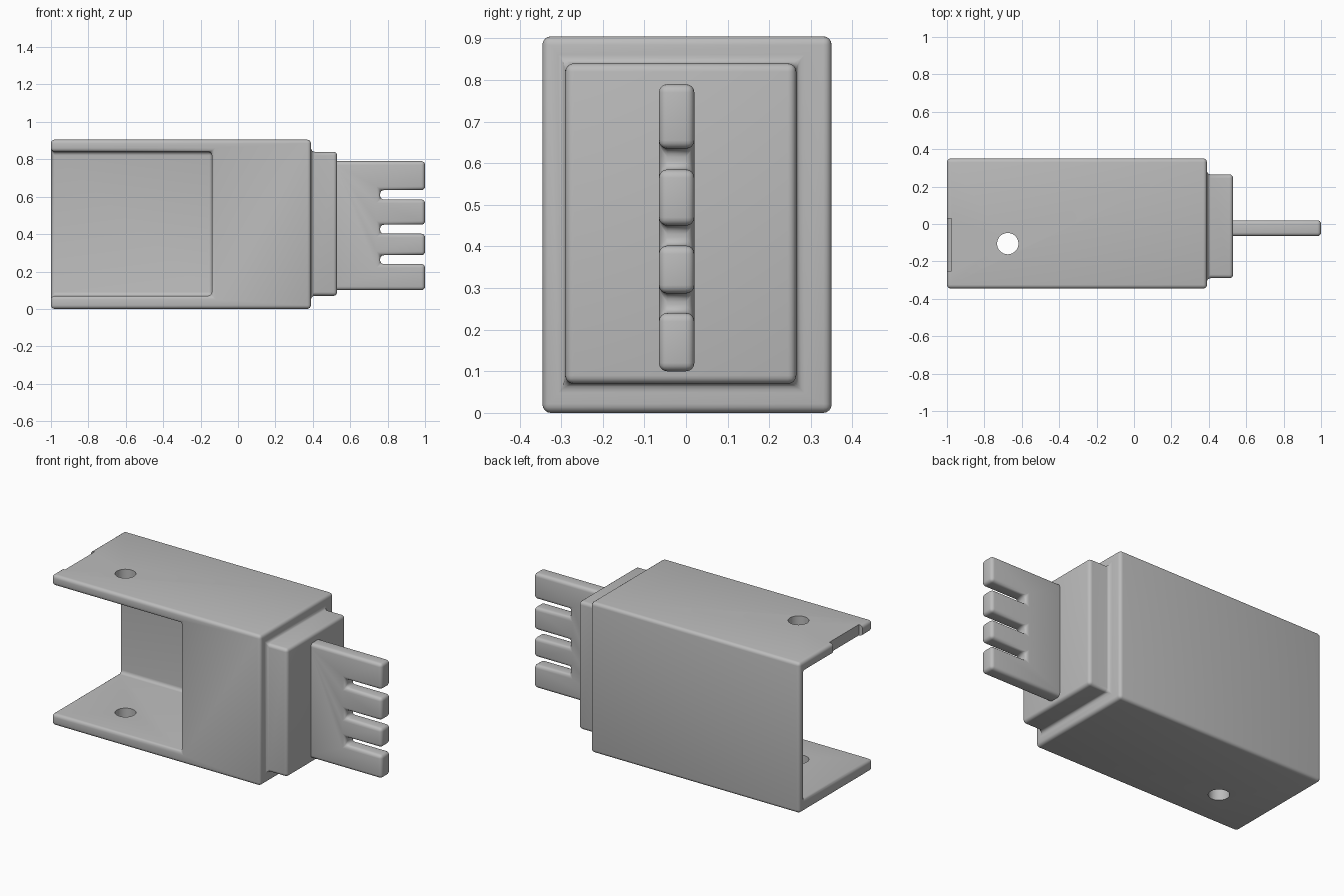
import bpy
import bmesh
import math

if "Cube" in bpy.data.objects:
    bpy.data.objects.remove(bpy.data.objects["Cube"], do_unlink=True)

grey = bpy.data.materials.new("plain grey")
grey.use_nodes = True
colour = (0.5, 0.5, 0.5, 1)
grey.diffuse_color = colour
grey.node_tree.nodes["Principled BSDF"].inputs["Base Color"].default_value = colour


def finish(name, bm):
    bmesh.ops.recalc_face_normals(bm, faces=bm.faces)
    mesh = bpy.data.meshes.new(name)
    bm.to_mesh(mesh)
    bm.free()
    mesh.materials.append(grey)
    obj = bpy.data.objects.new(name, mesh)
    bpy.context.collection.objects.link(obj)
    return obj


def box(name, x, y, z):
    bm = bmesh.new()
    bmesh.ops.create_cube(bm, size=1)
    for v in bm.verts:
        v.co = [r[0] if c < 0 else r[1] for c, r in zip(v.co, (x, y, z))]
    return finish(name, bm)


def apply(obj, mod):
    bpy.context.view_layer.objects.active = obj
    bpy.ops.object.modifier_apply(modifier=mod.name)


def combine(obj, other, operation):
    mod = obj.modifiers.new(operation, "BOOLEAN")
    mod.operation = operation
    mod.solver = "EXACT"
    mod.object = other
    apply(obj, mod)
    bpy.data.objects.remove(other, do_unlink=True)


def round_edges(obj, width):
    mod = obj.modifiers.new("rounding", "BEVEL")
    mod.width = width
    mod.segments = 4
    mod.limit_method = "ANGLE"
    mod.angle_limit = math.radians(40)
    apply(obj, mod)


def smooth(obj):
    bpy.ops.object.select_all(action="DESELECT")
    obj.select_set(True)
    bpy.context.view_layer.objects.active = obj
    bpy.ops.object.shade_smooth_by_angle(angle=math.radians(35))


# Housing block with stepped collar, and a pocket open to the front and end
housing = box("housing", (-1, 0.39), (-0.345, 0.35), (0, 0.905))
combine(housing, box("collar", (0.3, 0.53), (-0.29, 0.265), (0.07, 0.84)), "UNION")
combine(housing, box("pocket", (-1.2, -0.14), (-0.6, 0.3), (0.07, 0.84)), "DIFFERENCE")
round_edges(housing, 0.02)

# Screw hole through both plates, and a shallow notch in the upper plate's end
bm = bmesh.new()
bmesh.ops.create_cone(bm, cap_ends=True, segments=40, radius1=0.057, radius2=0.057, depth=3)
bmesh.ops.translate(bm, verts=bm.verts, vec=(-0.675, -0.105, 0))
combine(housing, finish("hole", bm), "DIFFERENCE")
combine(housing, box("notch", (-1.2, -0.975), (-0.25, 0.03), (0.6, 1.2)), "DIFFERENCE")
smooth(housing)

# Flat contact blade split into four prongs
blade = box("contact_blade", (0.5, 1), (-0.065, 0.02), (0.1, 0.79))
for low, high in ((0.24, 0.287), (0.402, 0.45), (0.585, 0.635)):
    combine(blade, box("slot", (0.76, 1.2), (-0.3, 0.3), (low, high)), "DIFFERENCE")
round_edges(blade, 0.02)
smooth(blade)
